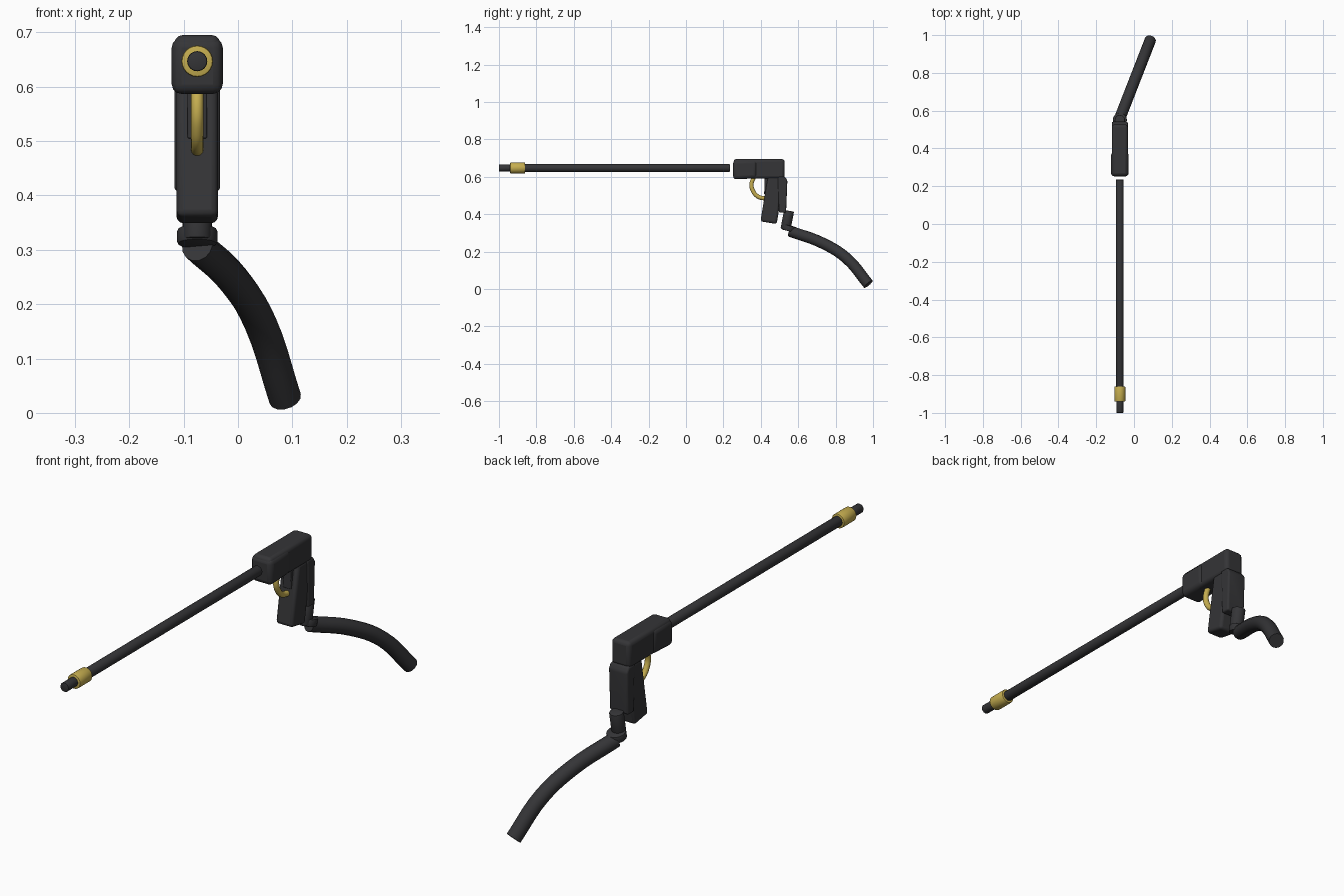
import bpy, bmesh, math
from mathutils import Vector

if "Cube" in bpy.data.objects:
    bpy.data.objects.remove(bpy.data.objects["Cube"])

CX = -0.075  # centre plane of the gun
AXIS_Z = 0.647  # barrel height


def material(name, color):
    m = bpy.data.materials.new(name)
    m.diffuse_color = color
    m.use_nodes = True
    m.node_tree.nodes["Principled BSDF"].inputs["Base Color"].default_value = m.diffuse_color
    return m


BLACK = material("black_plastic", (0.035, 0.035, 0.038, 1))
BRASS = material("brass", (0.56, 0.42, 0.08, 1))


def finish(ob, mat, angle=40):
    ob.data.materials.append(mat)
    bpy.ops.object.select_all(action='DESELECT')
    ob.select_set(True)
    bpy.context.view_layer.objects.active = ob
    bpy.ops.object.shade_smooth_by_angle(angle=math.radians(angle))
    return ob


def add_mesh(name, bm, mat, bevel=0, segments=3):
    bmesh.ops.recalc_face_normals(bm, faces=bm.faces)
    me = bpy.data.meshes.new(name)
    bm.to_mesh(me)
    bm.free()
    ob = bpy.data.objects.new(name, me)
    bpy.context.collection.objects.link(ob)
    if bevel:
        mod = ob.modifiers.new("round_edges", 'BEVEL')
        mod.width, mod.segments = bevel, segments
        mod.limit_method = 'NONE'
    return finish(ob, mat)


def extruded(name, profile, half_width, mat, bevel):
    """Side profile of (y, z) points, extruded evenly about the centre plane."""
    bm = bmesh.new()
    sides = [[bm.verts.new((CX + s * half_width, y, z)) for y, z in profile] for s in (-1, 1)]
    for ring in sides:
        bm.faces.new(ring)
    n = len(profile)
    for i in range(n):
        j = (i + 1) % n
        bm.faces.new((sides[0][i], sides[0][j], sides[1][j], sides[1][i]))
    return add_mesh(name, bm, mat, bevel)


def rod(name, a, b, radius, mat, bevel=0.003):
    a, b = Vector(a), Vector(b)
    bm = bmesh.new()
    bmesh.ops.create_cone(bm, cap_ends=True, segments=24, radius1=radius,
                          radius2=radius, depth=(b - a).length)
    rims = [e for e in bm.edges if any(len(f.verts) > 4 for f in e.link_faces)]
    bmesh.ops.bevel(bm, geom=rims, offset=bevel, segments=2, profile=0.5, affect='EDGES')
    bm.transform((b - a).to_track_quat('Z', 'Y').to_matrix().to_4x4())
    bmesh.ops.translate(bm, verts=bm.verts, vec=(a + b) / 2)
    return add_mesh(name, bm, mat)


def tube(name, points, radius, mat, resolution=6):
    """Capped round tube through smooth points."""
    cu = bpy.data.curves.new(name, 'CURVE')
    cu.dimensions = '3D'
    cu.bevel_depth, cu.bevel_resolution = radius, 5
    cu.use_fill_caps, cu.resolution_u = True, resolution
    sp = cu.splines.new('BEZIER')
    sp.bezier_points.add(len(points) - 1)
    for bp, p in zip(sp.bezier_points, points):
        bp.co = p
        bp.handle_left_type = bp.handle_right_type = 'AUTO'
    ob = bpy.data.objects.new(name, cu)
    bpy.context.collection.objects.link(ob)
    bpy.ops.object.select_all(action='DESELECT')
    ob.select_set(True)
    bpy.context.view_layer.objects.active = ob
    bpy.ops.object.convert(target='MESH')
    return finish(bpy.context.object, mat)


# Lance with brass nozzle collar
rod("lance", (CX, -0.90, AXIS_Z), (CX, 0.235, AXIS_Z), 0.0205, BLACK)
rod("nozzle_tip", (CX, -1.0, AXIS_Z), (CX, -0.92, AXIS_Z), 0.0185, BLACK)
rod("nozzle_collar", (CX, -0.94, AXIS_Z), (CX, -0.86, AXIS_Z), 0.029, BRASS, 0.004)

# Gun body and wider front shroud
extruded("body", [(0.255, 0.59), (0.527, 0.59), (0.527, 0.695), (0.255, 0.695)],
         0.042, BLACK, 0.015)
extruded("front_shroud", [(0.252, 0.586), (0.38, 0.592), (0.38, 0.69), (0.252, 0.69)],
         0.047, BLACK, 0.018)

# Grip, back strap and trigger mount
extruded("grip", [(0.398, 0.362), (0.485, 0.347), (0.525, 0.60), (0.438, 0.60)],
         0.038, BLACK, 0.012)
extruded("back_strap", [(0.497, 0.408), (0.535, 0.408), (0.542, 0.58), (0.53, 0.60), (0.49, 0.60)],
         0.042, BLACK, 0.007)
extruded("trigger_mount", [(0.418, 0.505), (0.46, 0.505), (0.46, 0.60), (0.42, 0.60)],
         0.018, BLACK, 0.003)

# Curved brass trigger
tube("trigger", [(CX, y, z) for y, z in
                 ((0.365, 0.60), (0.350, 0.56), (0.359, 0.523), (0.385, 0.494), (0.425, 0.483))],
     0.0115, BRASS)

# Swivel connector below the back strap
rod("connector", (CX, 0.551, 0.418), (CX, 0.532, 0.318), 0.027, BLACK, 0.004)
rod("swivel_collar", (CX, 0.553, 0.339), (CX, 0.546, 0.310), 0.037, BLACK, 0.005)

# Drooping hose, straight when seen from the top
tube("hose", [(CX + (y - 0.56) * 0.39, y, z) for y, z in
              ((0.56, 0.308), (0.735, 0.243), (0.86, 0.163), (0.975, 0.026))],
     0.030, BLACK, 5)
